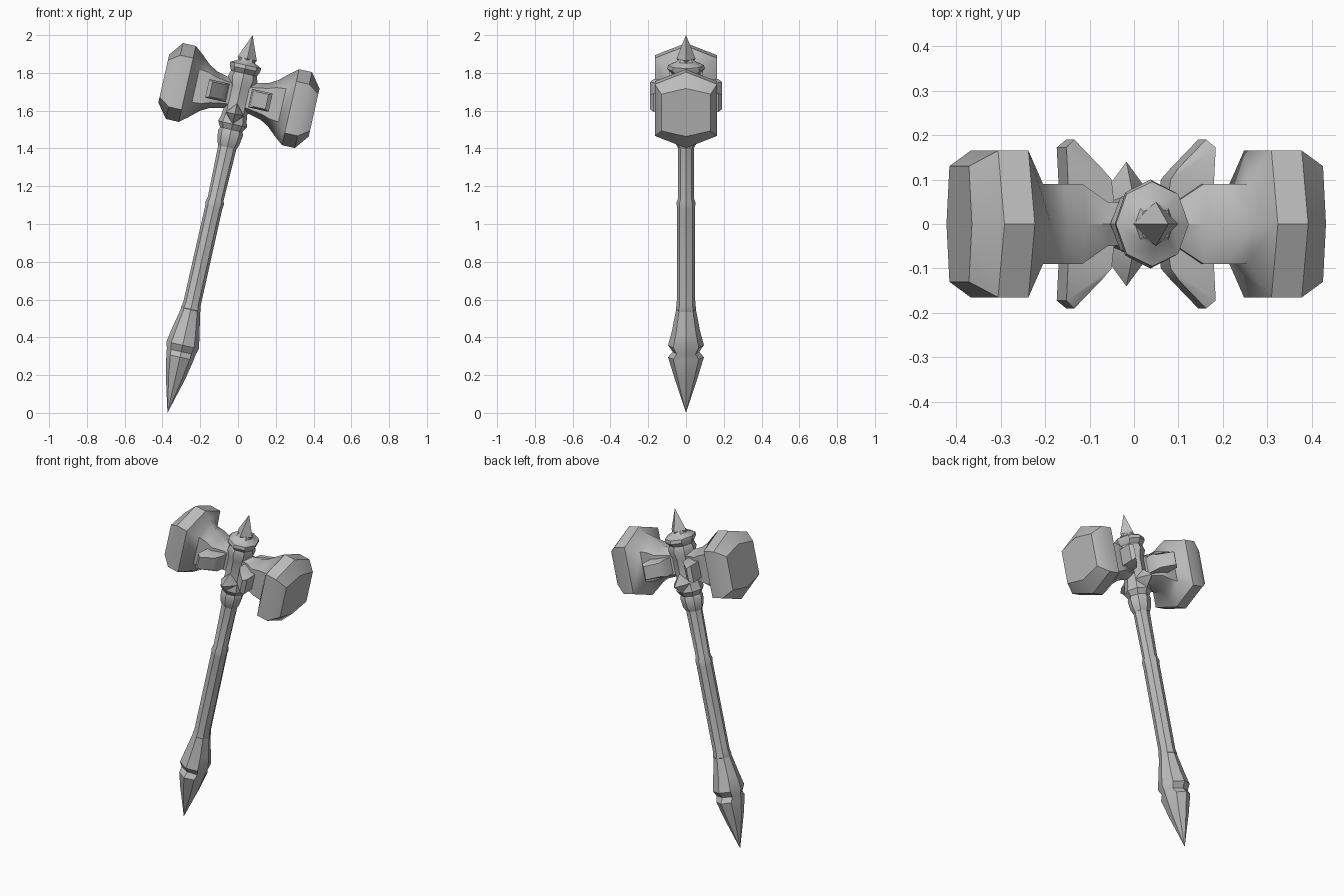
import bpy, bmesh, math
from mathutils import Matrix, Vector

cube = bpy.data.objects.get("Cube")
if cube:
    bpy.data.objects.remove(cube, do_unlink=True)

grey = bpy.data.materials.new("stone grey")
grey.use_nodes = True
colour = (0.5, 0.5, 0.5, 1)
grey.diffuse_color = colour
grey.node_tree.nodes["Principled BSDF"].inputs["Base Color"].default_value = colour

# Whole hammer leans to one side; parts are built upright around the head centre
LEAN = Matrix.Translation((0.005, 0, 1.68)) @ Matrix.Rotation(math.radians(12.7), 4, 'Y')


def loft(name, rings, mirror=(False, False), angle=35):
    """Skin a list of equal-sized point rings and cap both ends."""
    bm = bmesh.new()
    loops = [[bm.verts.new(p) for p in ring] for ring in rings]
    n = len(loops[0])
    for a, b in zip(loops, loops[1:]):
        for i in range(n):
            j = (i + 1) % n
            bm.faces.new((a[i], a[j], b[j], b[i]))
    bm.faces.new(loops[0][::-1])
    bm.faces.new(loops[-1])
    bmesh.ops.remove_doubles(bm, verts=bm.verts, dist=0.0005)
    bmesh.ops.recalc_face_normals(bm, faces=bm.faces)
    mesh = bpy.data.meshes.new(name)
    bm.to_mesh(mesh)
    bm.free()
    mesh.materials.append(grey)
    obj = bpy.data.objects.new(name, mesh)
    bpy.context.collection.objects.link(obj)
    obj.matrix_world = LEAN
    if any(mirror):
        mod = obj.modifiers.new("Mirror", 'MIRROR')
        mod.use_axis = (mirror[0], mirror[1], False)
        mod.use_mirror_merge = False
    bpy.ops.object.select_all(action='DESELECT')
    obj.select_set(True)
    bpy.context.view_layer.objects.active = obj
    bpy.ops.object.shade_smooth_by_angle(angle=math.radians(angle))
    return obj


def column(name, profile, sides=8, **kw):
    """Profile entries: height, x radius, y radius."""
    turn = [2 * math.pi * i / sides for i in range(sides)]
    return loft(name, [[Vector((rx * math.cos(t), ry * math.sin(t), z)) for t in turn]
                       for z, rx, ry in profile], **kw)


# Handle with a step halfway and a ring at the lower end
column("handle", [
    (-1.18, .045, .04), (-1.16, .053, .054), (-1.13, .047, .049),
    (-.61, .046, .048), (-.58, .049, .05), (-.56, .043, .042), (-.25, .05, .043)])

# Pointed pommel, notched where its two halves meet
column("pommel", [
    (-1.722, 0, 0), (-1.53, .052, .062), (-1.42, .074, .095), (-1.39, .078, .07),
    (-1.355, .088, .095), (-1.28, .075, .075), (-1.16, .05, .052)])

# Central body with collars
column("core", [
    (-.28, .05, .045), (-.255, .06, .058), (-.2, .068, .065), (-.185, .06, .06),
    (-.155, .078, .08), (-.125, .07, .075), (-.08, .064, .068), (.04, .064, .068),
    (.09, .08, .085), (.12, .07, .075), (.145, .082, .1), (.165, .084, .095),
    (.185, .045, .05), (.2, .04, .04)])

# Spike on top
column("top_spike", [(.17, .036, .035), (.2, .052, .05), (.328, 0, 0)], sides=4)

# Small pointed fins at front and back of the lower collar
loft("collar_fins", [
    [Vector((x * s, y, -.1 + z * s)) for x, z in ((-.05, 0), (0, -.06), (.05, 0), (0, .06))]
    for s, y in ((1, -.05), (.9, -.08), (0, -.14))], mirror=(False, True))


# Hammer heads: tall hexagonal sections from neck to striking face
def hexagon(x, y, corner, apex):
    return [Vector((x, a, b)) for a, b in (
        (0, apex), (y, corner), (y, -corner), (0, -apex), (-y, -corner), (-y, corner))]


loft("hammer_heads", [hexagon(*r) for r in (
    (.0, .045, .05, .075), (.08, .05, .06, .085), (.14, .09, .07, .1),
    (.185, .09, .085, .125), (.235, .09, .09, .17), (.28, .165, .14, .206),
    (.35, .165, .14, .206), (.408, .13, .1, .13))], mirror=(True, False), angle=40)


# Slanted pads standing out of the necks, front and back
def pad_ring(inner, outer, half):
    return [Vector((*inner, -half)), Vector((*outer, -half)),
            Vector((*outer, half)), Vector((*inner, half))]


loft("neck_pads", [
    pad_ring((.06, -.03), (.165, -.03), .048),
    pad_ring((.068, -.1), (.172, -.172), .05),
    pad_ring((.088, -.125), (.152, -.19), .04)], mirror=(True, True))
